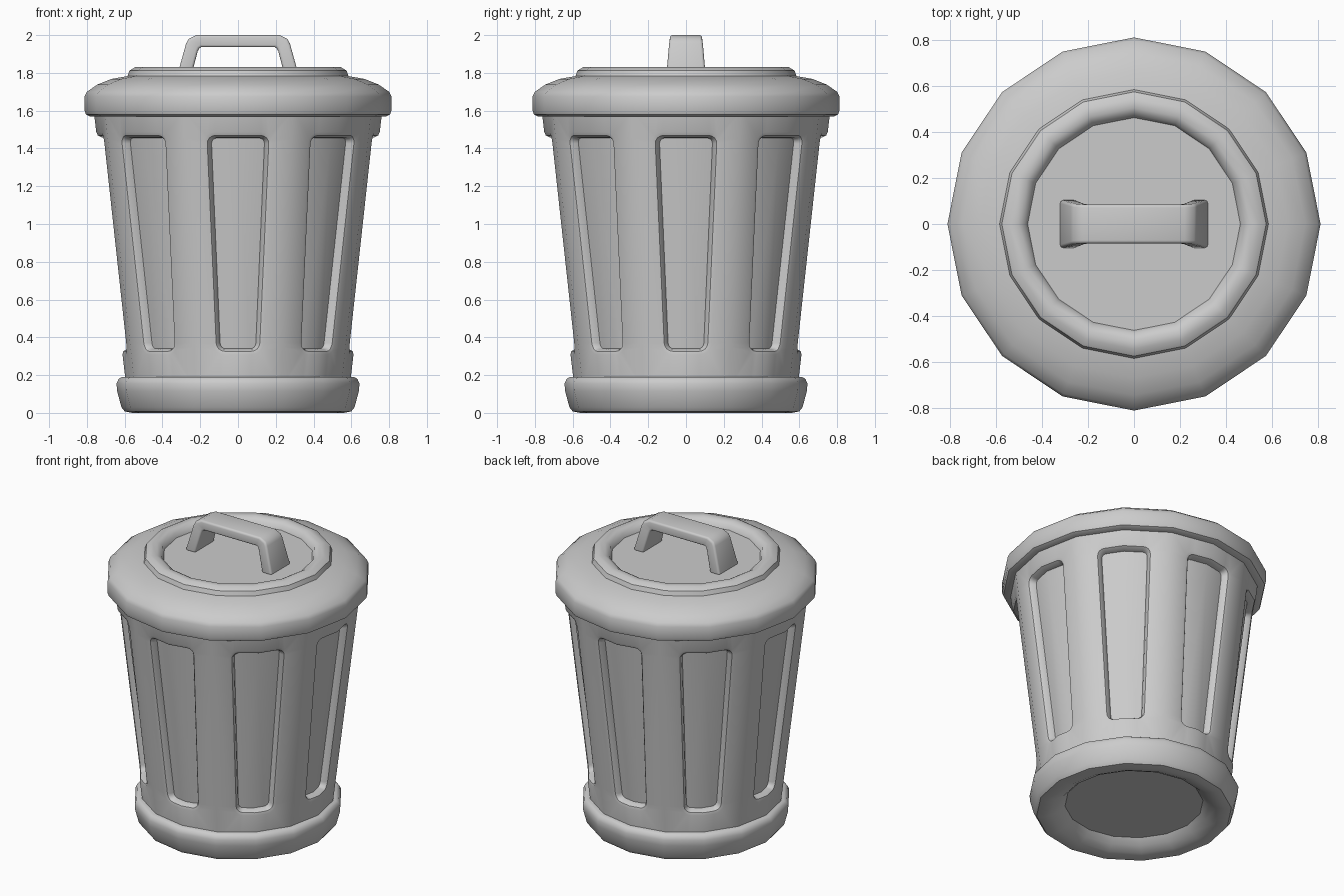
import bpy, bmesh, math
from mathutils import Vector

if "Cube" in bpy.data.objects:
    bpy.data.objects.remove(bpy.data.objects["Cube"])

SIDES = 16


def finish(bm, name, angle=38, bevel=0):
    bmesh.ops.remove_doubles(bm, verts=bm.verts, dist=0.0005)
    bmesh.ops.recalc_face_normals(bm, faces=bm.faces)
    me = bpy.data.meshes.new(name)
    bm.to_mesh(me)
    bm.free()
    ob = bpy.data.objects.new(name, me)
    bpy.context.collection.objects.link(ob)
    bpy.ops.object.select_all(action='DESELECT')
    ob.select_set(True)
    bpy.context.view_layer.objects.active = ob
    if bevel:
        m = ob.modifiers.new("round", 'BEVEL')
        m.width, m.segments = bevel, 3
        m.limit_method, m.angle_limit = 'ANGLE', math.radians(50)
        bpy.ops.object.modifier_apply(modifier=m.name)
    bpy.ops.object.shade_smooth_by_angle(angle=math.radians(angle))
    return ob


def lathe(name, profile):
    bm = bmesh.new()
    rings = []
    for r, z in profile:
        rings.append([bm.verts.new((r * math.cos(i * math.tau / SIDES),
                                    r * math.sin(i * math.tau / SIDES), z)) if r > 0 or i == 0 else None
                      for i in range(SIDES)])
    for a, b in zip(rings, rings[1:]):
        for i in range(SIDES):
            j = (i + 1) % SIDES
            q = [v for v in (a[i], a[j], b[j], b[i]) if v]
            if b[1] is None:
                q = [a[i], a[j], b[0]]
            elif a[1] is None:
                q = [a[0], b[j], b[i]]
            bm.faces.new(q)
    return finish(bm, name)


# Lid with domed rim, raised ring and flat centre
lathe("lid", [(0.70, 1.60), (0.73, 1.57), (0.785, 1.57), (0.805, 1.58), (0.812, 1.60),
              (0.812, 1.675), (0.80, 1.70), (0.745, 1.738), (0.67, 1.768), (0.585, 1.783),
              (0.575, 1.812), (0.545, 1.83), (0.505, 1.83), (0.475, 1.812), (0.463, 1.783),
              (0, 1.783)])

# Foot ring with recessed underside
lathe("base_ring", [(0.57, 0.19), (0.615, 0.19), (0.632, 0.18), (0.643, 0.155), (0.64, 0.115),
                    (0.617, 0.03), (0.60, 0.008), (0.56, 0), (0.51, 0.01), (0.46, 0.035),
                    (0.425, 0.07), (0, 0.07)])

# Tapered body: eight sectors, each with a recessed rounded panel
Z0, Z1 = 0.12, 1.60
PB, PT = 0.34, 1.455
HALF = math.pi / 8


def place(a, z, depth):
    r = 0.575 + 0.118 * z - depth
    f = min(abs(a), HALF)
    r *= math.cos(HALF / 2) / math.cos(f - HALF / 2)
    return Vector((r * math.cos(a), r * math.sin(a), z))


def half_loop(e):
    """Right half of the panel outline grown by e, as (angle, z)."""
    rad, pts = 0.03 + e, [(0, PB - e)]
    for cz, start in ((PB - e + rad, -90), (PT + e - rad, 0)):
        for k in range(5):
            t = math.radians(start + 22.5 * k)
            z = cz + rad * math.sin(t)
            w = 0.1 + 0.05 * (z - PB) / (PT - PB) + e
            x = w - rad + rad * math.cos(t)
            pts.append((math.asin(x / (0.575 + 0.118 * z - 0.02)), z))
    return pts + [(0, PT + e)]


def border(pts):
    """Sector outline matched point by point to the panel outline."""
    out = [(0, Z0)]
    for i, (a, z) in enumerate(pts[1:-1]):
        if i in (2, 7):
            out.append((HALF, Z0 if i == 2 else Z1))
        elif i < 2 or i > 7:
            out.append((a, Z0 if i < 2 else Z1))
        else:
            out.append((HALF, z))
    return out + [(0, Z1)]


bm = bmesh.new()
steps = [(0, 0.05), (0.004, 0.024), (0.014, 0.006), (0.032, 0)]
loops = [(half_loop(e), d) for e, d in steps]
loops.append((border(loops[-1][0]), 0))
for n in range(8):
    for side in (1, -1):
        turn = n * math.pi / 4
        rows = []
        for pts, d in loops:
            row = []
            for a, z in pts:
                p = place(a * side, z, d)
                c, s = math.cos(turn), math.sin(turn)
                row.append(bm.verts.new((p.x * c - p.y * s, p.x * s + p.y * c, p.z)))
            rows.append(row)
        bm.faces.new(rows[0])
        for a, b in zip(rows, rows[1:]):
            for i in range(len(a) - 1):
                bm.faces.new((a[i], a[i + 1], b[i + 1], b[i]))
finish(bm, "body")

# Lid handle: loft of rectangular sections (outer x,z / inner x,z / half depth)
half = [((0.325, 1.775), (0.25, 1.775), 0.105),
        ((0.275, 1.955), (0.213, 1.915), 0.09),
        ((0.262, 1.98), (0.205, 1.93), 0.087),
        ((0.22, 2.0), (0.195, 1.936), 0.085)]
full = half + [((-o[0], o[1]), (-i[0], i[1]), h) for o, i, h in reversed(half)]
bm = bmesh.new()
rows = []
for o, i, h in full:
    rows.append([bm.verts.new((x, y, z)) for x, y, z in
                 ((o[0], -h, o[1]), (o[0], h, o[1]), (i[0], h, i[1]), (i[0], -h, i[1]))])
for a, b in zip(rows, rows[1:]):
    for k in range(4):
        j = (k + 1) % 4
        bm.faces.new((a[k], a[j], b[j], b[k]))
bm.faces.new(rows[0])
bm.faces.new(rows[-1])
finish(bm, "lid_handle", bevel=0.014)
